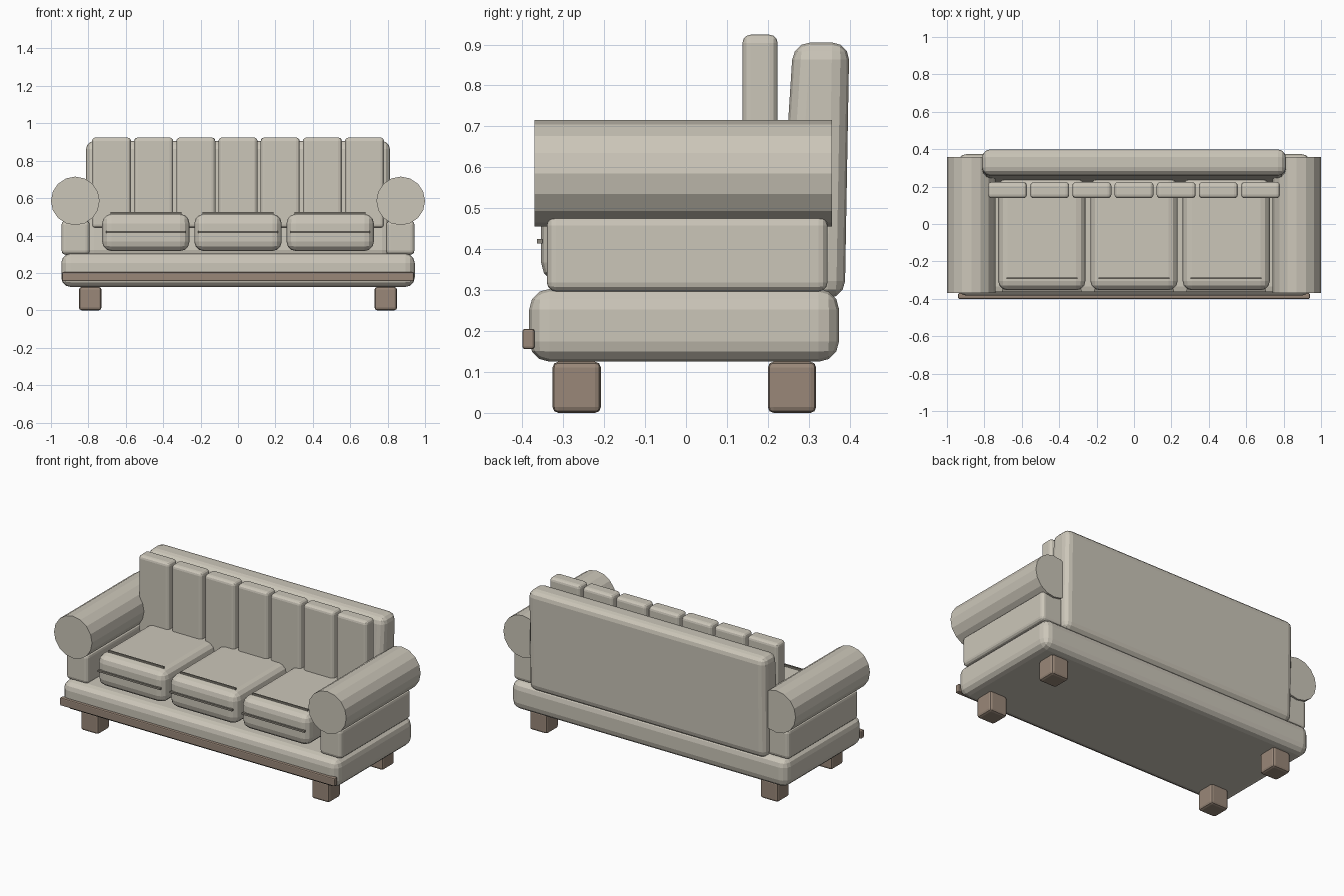
import bpy, bmesh, math
from mathutils import Vector

if "Cube" in bpy.data.objects:
    bpy.data.objects.remove(bpy.data.objects["Cube"])


def material(name, rgb):
    m = bpy.data.materials.new(name)
    m.diffuse_color = (*rgb, 1)
    m.use_nodes = True
    m.node_tree.nodes["Principled BSDF"].inputs["Base Color"].default_value = m.diffuse_color
    return m


FABRIC = material("warm grey fabric", (0.60, 0.565, 0.485))
WOOD = material("brown wood", (0.32, 0.245, 0.19))
SEAM = material("dark seam", (0.27, 0.25, 0.21))


def finish(name, bm, mat):
    bmesh.ops.recalc_face_normals(bm, faces=bm.faces)
    me = bpy.data.meshes.new(name)
    bm.to_mesh(me)
    bm.free()
    me.materials.append(mat)
    ob = bpy.data.objects.new(name, me)
    bpy.context.collection.objects.link(ob)
    return ob


def block(name, x, y, z, mat, bevel=0.0, segments=3, top_y=None):
    """Rounded box from (min, max) ranges; top_y gives a different depth at the top."""
    bm = bmesh.new()
    bmesh.ops.create_cube(bm, size=1)
    for v in bm.verts:
        top = v.co.z > 0
        ry = top_y if top and top_y else y
        v.co = Vector((x[v.co.x > 0], ry[v.co.y > 0], z[top]))
    ob = finish(name, bm, mat)
    if bevel:
        mod = ob.modifiers.new("rounding", 'BEVEL')
        mod.width = bevel
        mod.segments = segments
    return ob


def around(c, width):
    return (c - width / 2, c + width / 2)


# Base and front trim
block("base", (-0.945, 0.945), (-0.383, 0.374), (0.125, 0.303), FABRIC, 0.05)
block("front_trim", (-0.94, 0.94), (-0.40, -0.37), (0.156, 0.205), WOOD, 0.006, 2)

# Legs, arm supports and rolled arms on both sides
for s, side in ((-1, "left"), (1, "right")):
    for cy, end in ((-0.267, "front"), (0.259, "back")):
        block(f"{end}_{side}_leg", around(s * 0.79, 0.12), around(cy, 0.118),
              (0, 0.125), WOOD, 0.014, 2)
    block(f"{side}_arm_support", around(s * 0.868, 0.15), (-0.34, 0.346),
          (0.297, 0.48), FABRIC, 0.022)
    bm = bmesh.new()
    rings = []
    for y in (-0.37, 0.357):
        rings.append([bm.verts.new((s * 0.87 + 0.13 * math.sin(i * math.tau / 16), y,
                                    0.585 + 0.13 * math.cos(i * math.tau / 16)))
                      for i in range(16)])
        bm.faces.new(rings[-1])
    for i in range(16):
        j = (i + 1) % 16
        bm.faces.new((rings[0][i], rings[0][j], rings[1][j], rings[1][i]))
    finish(f"{side}_arm_roll", bm, FABRIC)

# Backrest panel, slightly thinner towards the top
block("backrest", (-0.812, 0.812), (0.222, 0.388), (0.28, 0.905), FABRIC, 0.042,
      top_y=(0.262, 0.399))

# Row of upright back cushions
for i in range(7):
    block(f"back_cushion_{i + 1}", around((i - 3) * 0.2255, 0.209), (0.138, 0.224),
          (0.44, 0.924), FABRIC, 0.02)

# Seat cushions with seam strips on the top and front
for i in range(3):
    cx = (i - 1) * 0.493
    block(f"seat_cushion_{i + 1}", around(cx, 0.467), (-0.354, 0.245),
          (0.317, 0.515), FABRIC, 0.05)
    block(f"top_seam_{i + 1}", around(cx, 0.38), around(-0.29, 0.01),
          (0.51, 0.525), SEAM)
    block(f"front_seam_{i + 1}", around(cx, 0.426), (-0.364, -0.35),
          around(0.419, 0.011), SEAM)
